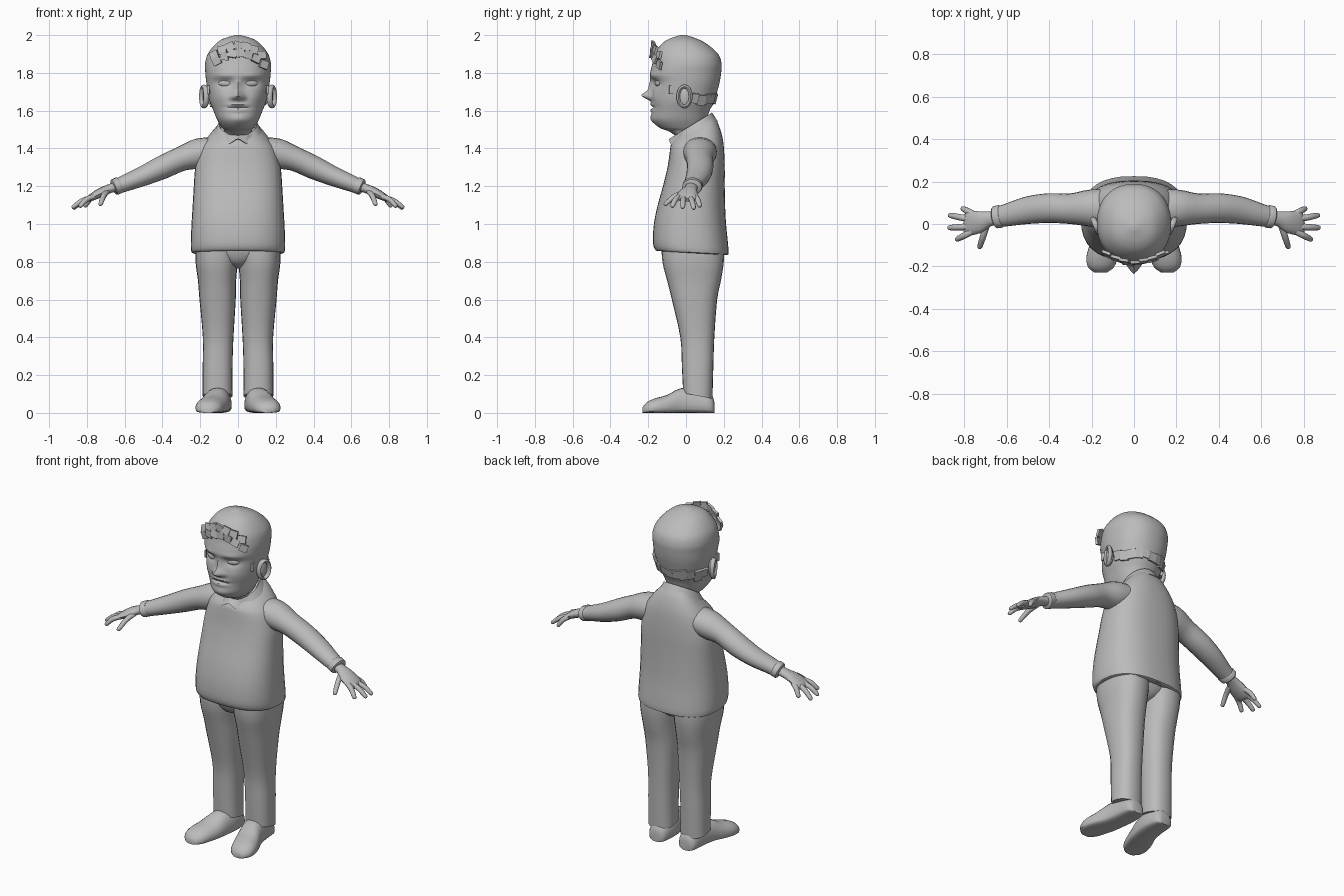
import bpy, bmesh, random
from math import sin, cos, pi, exp, radians, copysign
from mathutils import Vector, Matrix

if "Cube" in bpy.data.objects:
    bpy.data.objects.remove(bpy.data.objects["Cube"])
random.seed(4)

clay = bpy.data.materials.new("plain grey")
clay.use_nodes = True
GREY = (0.5, 0.5, 0.5, 1)
clay.diffuse_color = GREY
clay.node_tree.nodes["Principled BSDF"].inputs["Base Color"].default_value = GREY


def finish(name, bm, mirror=False, smooth=True):
    bmesh.ops.recalc_face_normals(bm, faces=bm.faces)
    mesh = bpy.data.meshes.new(name)
    bm.to_mesh(mesh)
    bm.free()
    mesh.materials.append(clay)
    ob = bpy.data.objects.new(name, mesh)
    bpy.context.collection.objects.link(ob)
    if smooth:
        bpy.ops.object.select_all(action="DESELECT")
        ob.select_set(True)
        bpy.context.view_layer.objects.active = ob
        bpy.ops.object.shade_smooth_by_angle(angle=radians(45))
    if mirror:
        mod = ob.modifiers.new("mirror", "MIRROR")
        mod.use_mirror_merge = False
    return ob


def resample(rows, n):
    """Smooth curve through the rows, n steps per span."""
    out = []
    for i in range(len(rows) - 1):
        a, b, c, d = (rows[max(0, min(len(rows) - 1, i + k))] for k in (-1, 0, 1, 2))
        for t in (k / n for k in range(n)):
            out.append([0.5 * (2 * q + (r - p) * t + (2 * p - 5 * q + 4 * r - s) * t * t
                               + (3 * q - p - 3 * r + s) * t ** 3)
                        for p, q, r, s in zip(a, b, c, d)])
    return out + [list(rows[-1])]


def skin(bm, loops, caps=True, closed=False):
    """Quad strips between successive loops of points."""
    vs = [[bm.verts.new(p) for p in loop] for loop in loops]
    n = len(vs[0])
    pairs = list(zip(vs, vs[1:])) + ([(vs[-1], vs[0])] if closed else [])
    for a, b in pairs:
        for i in range(n):
            j = (i + 1) % n
            bm.faces.new((a[i], a[j], b[j], b[i]))
    if caps:
        bm.faces.new(vs[0])
        bm.faces.new(vs[-1])


def power(v, p):
    return copysign(abs(v) ** (2 / p), v)


def level_ring(row, seg, p):
    """Rounded ring: height, centre x, half width, front, back, tilt."""
    z, cx, w, front, back, tilt = row
    pts = []
    for k in range(seg):
        c, s = (power(f(2 * pi * k / seg), p) for f in (cos, sin))
        pts.append(Vector((cx + w * c, (front + back) / 2 + (back - front) / 2 * s, z + tilt * s)))
    return pts


def stack(bm, rows, seg=28, p=2.3, steps=3):
    skin(bm, [level_ring(r, seg, p) for r in resample(rows, steps)])


def tube(bm, rows, seg=14, steps=3):
    """Limb along a path: x, y, z, side radius, up radius."""
    rows = resample(rows, steps)
    pts = [Vector(r[:3]) for r in rows]
    loops = []
    for i, r in enumerate(rows):
        d = (pts[min(i + 1, len(pts) - 1)] - pts[max(i - 1, 0)]).normalized()
        side = d.cross(Vector((0, 0, 1))).normalized()
        up = side.cross(d)
        loops.append([pts[i] + side * r[3] * cos(2 * pi * k / seg) + up * r[4] * sin(2 * pi * k / seg)
                      for k in range(seg)])
    skin(bm, loops)


def ball(bm, centre, size, turn=0.0):
    m = Matrix.Translation(centre) @ Matrix.Rotation(turn, 4, "Z") @ Matrix.Diagonal((*size, 1))
    bmesh.ops.create_uvsphere(bm, u_segments=20, v_segments=12, radius=1, matrix=m)


def plate(bm, centre, size, turn, roll, lean=0.0):
    m = (Matrix.Translation(centre) @ Matrix.Rotation(turn, 4, "Z") @ Matrix.Rotation(roll, 4, "Y")
         @ Matrix.Rotation(lean, 4, "X") @ Matrix.Diagonal((*size, 1)))
    bmesh.ops.create_cube(bm, size=1, matrix=m)


# Head, with the face shaped by soft bumps: x, z, spread x, spread z, push
head_rows = [(1.45, 0, .07, -.03, .08, 0), (1.49, 0, .07, -.09, .09, 0), (1.51, 0, .085, -.14, .1, 0),
             (1.55, 0, .11, -.178, .11, 0), (1.6, 0, .13, -.18, .125, 0), (1.65, 0, .15, -.18, .15, 0),
             (1.7, 0, .16, -.18, .165, 0), (1.75, 0, .168, -.178, .178, 0), (1.8, 0, .173, -.188, .186, 0),
             (1.85, 0, .174, -.178, .188, 0), (1.9, 0, .16, -.165, .17, 0), (1.95, 0, .122, -.132, .115, 0),
             (1.98, 0, .08, -.09, .06, 0), (2.0, 0, .015, -.03, 0, 0)]
bumps = [(0, 1.68, .022, .022, -.052), (0, 1.73, .02, .04, -.02), (.026, 1.67, .014, .014, -.02),
         (.07, 1.745, .045, .022, .014), (.07, 1.785, .06, .015, -.008), (0, 1.632, .05, .009, -.009),
         (0, 1.618, .055, .006, .012), (0, 1.603, .04, .01, -.009), (0, 1.555, .04, .025, -.008),
         (.085, 1.67, .035, .035, -.008)]
bm = bmesh.new()
stack(bm, head_rows, seg=72, p=2.2, steps=6)
for v in bm.verts:
    if v.co.y < -.03:
        x, z = abs(v.co.x), v.co.z
        v.co.y += sum(amt * exp(-((x - bx) / sx) ** 2 - ((z - bz) / sz) ** 2) for bx, bz, sx, sz, amt in bumps)
finish("head", bm)

bm = bmesh.new()
ball(bm, (.07, -.15, 1.745), (.036, .012, .017), .3)
finish("eyes", bm, mirror=True)

# Ears: a shallow shell inside a raised rim
bm = bmesh.new()
ball(bm, (.168, -.008, 1.675), (.016, .034, .055), -.25)
rim = []
for k in range(24):
    a = 2 * pi * k / 24
    hub = Vector((.18 + .012 * cos(a), -.008 + .033 * cos(a), 1.675 + .053 * sin(a)))
    out = Vector((0, cos(a), sin(a)))
    rim.append([hub + out * .01 * cos(b) + Vector((.014 * sin(b), 0, 0))
                for b in (2 * pi * j / 8 for j in range(8))])
skin(bm, rim, caps=False, closed=True)
finish("ears", bm, mirror=True)

# Hair tufts: upright plates over the forehead, flat ones around the nape
bm = bmesh.new()
for row in range(2):
    for k in range(7):
        x = (k - 3) * .042 + row * .012
        z = 1.945 - row * .04 - 3.2 * x * x
        plate(bm, (x, -.178 + 2.2 * x * x - row * .006, z), (.046, .014, .042),
              3 * x, random.uniform(-.35, .35) + 2 * x, random.uniform(-.35, .1))
finish("fringe_tufts", bm, smooth=False)

bm = bmesh.new()
for k in range(11):
    a = (k - 5) * .26
    plate(bm, (.157 * sin(a), .152 * cos(a) + .003, 1.663 + random.uniform(-.012, .012)),
          (.045, .016, random.uniform(.045, .07)), -a, random.uniform(-.15, .15), -.25)
for side in (-1, 1):
    plate(bm, (side * .153, -.068, 1.71), (.012, .042, .045), side * .2, 0)
finish("nape_tufts", bm, smooth=False)

# Sweater body
bm = bmesh.new()
stack(bm, [(.85, 0, .225, -.14, .2, -.01), (.85, 0, .246, -.16, .224, -.01), (.9, 0, .25, -.175, .222, 0),
           (1.0, 0, .246, -.17, .212, 0), (1.1, 0, .24, -.15, .207, 0), (1.2, 0, .234, -.122, .205, 0),
           (1.3, 0, .226, -.098, .205, 0), (1.4, 0, .2, -.085, .2, .01), (1.45, 0, .165, -.08, .188, .03),
           (1.49, 0, .125, -.068, .165, .05), (1.52, 0, .088, -.045, .135, .055)], seg=36, p=2.5)
finish("sweater", bm)

# Shirt collar with two pointed flaps
bm = bmesh.new()
loops = []
for k in range(64):
    a = 2 * pi * k / 64 - pi
    drop = .05 + .045 * exp(-((abs(a) - .72) / .2) ** 2) - .03 * exp(-(a / .25) ** 2)
    top = 1.53 - .06 * cos(a)
    inner, upper, lower = [Vector((w * sin(a), .04 - r * cos(a), z)) for w, r, z in
                           ((.08, .08, top - .03), (.1, .098, top), (.128, .13, top - drop))]
    loops.append([inner, upper, lower, lower + Vector((-.02 * sin(a), .02 * cos(a), 0))])
skin(bm, loops, caps=False, closed=True)
finish("collar", bm)

# Sleeves and cuffs
bm = bmesh.new()
tube(bm, [(.08, .07, 1.4, .09, .06), (.2, .075, 1.375, .088, .08), (.3, .072, 1.345, .072, .065),
          (.4, .075, 1.3, .07, .062), (.5, .065, 1.255, .065, .053), (.6, .042, 1.215, .053, .044),
          (.64, .035, 1.2, .049, .04)], seg=20)
tube(bm, [(.625, .037, 1.207, .05, .041), (.63, .036, 1.205, .054, .045), (.655, .032, 1.195, .053, .044),
          (.66, .031, 1.193, .045, .036)], steps=1)
finish("sleeves", bm, mirror=True)

# Hands: palm, four fingers and a thumb
bm = bmesh.new()
tube(bm, [(.62, .03, 1.205, .035, .028), (.68, .025, 1.187, .035, .024), (.73, .01, 1.165, .052, .024),
          (.78, .003, 1.138, .056, .018), (.8, .003, 1.127, .045, .01)])
fingers = [((.755, .045, 1.15), (.812, .075, 1.09)), ((.77, .022, 1.14), (.875, .042, 1.08)),
           ((.77, -.012, 1.14), (.878, -.018, 1.085)), ((.765, -.036, 1.145), (.84, -.075, 1.09)),
           ((.695, -.005, 1.17), (.73, -.115, 1.1))]
for root, tip in fingers:
    root, tip = Vector(root), Vector(tip)
    mid = (root + tip) / 2 + Vector((0, 0, .012))
    near = tip.lerp(mid, .15)
    tube(bm, [(*root, .016, .014), (*mid, .015, .014), (*near, .012, .011), (*tip, .004, .004)], seg=10)
finish("hands", bm, mirror=True)

# Trousers
bm = bmesh.new()
stack(bm, [(.9, .11, .115, -.13, .2, 0), (.8, .113, .112, -.125, .2, 0), (.7, .111, .101, -.1, .185, 0),
           (.6, .108, .096, -.075, .165, 0), (.4, .105, .081, -.03, .15, 0), (.25, .108, .079, -.022, .145, 0),
           (.09, .108, .079, -.015, .14, -.015)], seg=24, p=2.4)
finish("trouser_legs", bm, mirror=True)
bm = bmesh.new()
stack(bm, [(.9, 0, .2, -.13, .2, 0), (.84, 0, .17, -.12, .185, 0), (.79, 0, .08, -.09, .15, 0),
           (.765, 0, .02, -.03, .09, 0)])
finish("trouser_seat", bm)

# Shoes with flat soles, toes turned out: y, centre x, half width, height
bm = bmesh.new()
loops = []
for y, cx, w, h in resample([(.15, .1, .03, .06), (.13, .1, .055, .1), (.05, .1, .066, .13),
                             (-.03, .112, .07, .13), (-.1, .133, .077, .095), (-.16, .15, .075, .078),
                             (-.205, .156, .06, .058), (-.23, .157, .028, .03)], 3):
    ring = []
    for k in range(24):
        c, s = cos(2 * pi * k / 24), sin(2 * pi * k / 24)
        z = h * (.35 + .65 * s) if s > 0 else .35 * h * (1 - abs(s) ** .4)
        ring.append((cx + w * power(c, 2.4), y, z))
    loops.append(ring)
skin(bm, loops)
finish("shoes", bm, mirror=True)
